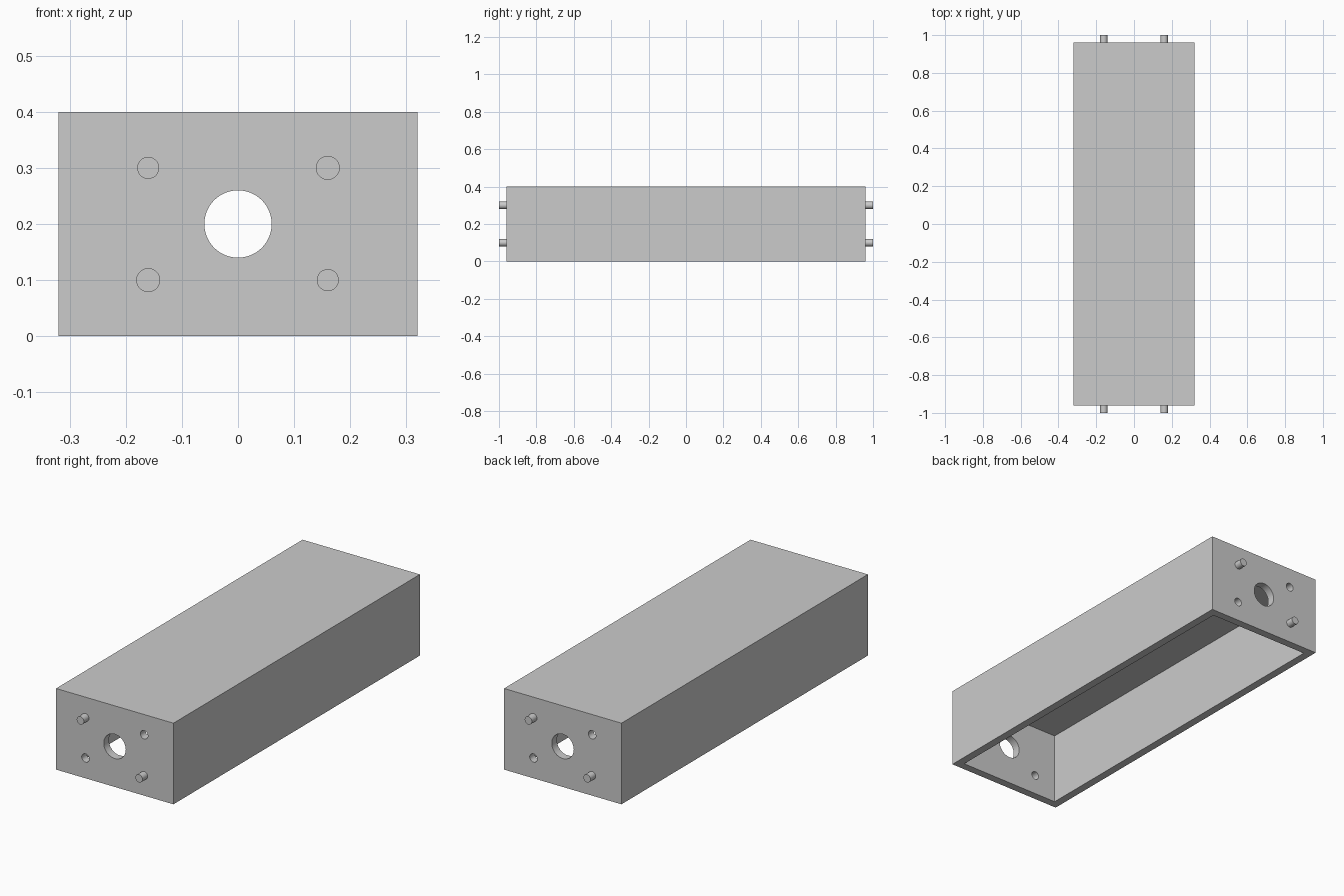
import bpy
from math import radians

default = bpy.data.objects.get("Cube")
if default:
    bpy.data.objects.remove(default, do_unlink=True)

WIDTH, LENGTH, HEIGHT, WALL = 0.64, 1.92, 0.4, 0.04
PEG_X, LOW, HIGH = 0.16, 0.1, 0.3
END = LENGTH / 2

grey = bpy.data.materials.new("plain grey")
grey.use_nodes = True
colour = (0.6, 0.6, 0.6, 1)
grey.diffuse_color = colour
grey.node_tree.nodes["Principled BSDF"].inputs["Base Color"].default_value = colour


def box(name, size, centre):
    bpy.ops.mesh.primitive_cube_add(size=1, location=centre)
    obj = bpy.context.object
    obj.name = name
    obj.scale = size
    bpy.ops.object.transform_apply(location=False, rotation=False, scale=True)
    obj.data.materials.append(grey)
    return obj


def rod(name, radius, x, z, y0, y1):
    """Cylinder running along y."""
    bpy.ops.mesh.primitive_cylinder_add(
        vertices=64, radius=radius, depth=abs(y1 - y0),
        location=(x, (y0 + y1) / 2, z), rotation=(radians(90), 0, 0))
    obj = bpy.context.object
    obj.name = name
    obj.data.materials.append(grey)
    return obj


def smooth(obj):
    bpy.ops.object.select_all(action="DESELECT")
    obj.select_set(True)
    bpy.context.view_layer.objects.active = obj
    bpy.ops.object.shade_smooth_by_angle(angle=radians(30))


def cut(target, cutter):
    cutter.hide_render = True
    mod = target.modifiers.new("cut", "BOOLEAN")
    mod.operation, mod.solver, mod.object = "DIFFERENCE", "EXACT", cutter
    bpy.context.view_layer.objects.active = target
    bpy.ops.object.modifier_apply(modifier=mod.name)
    bpy.data.objects.remove(cutter, do_unlink=True)


# Hollow housing, open underneath
housing = box("housing", (WIDTH, LENGTH, HEIGHT), (0, 0, HEIGHT / 2))
cut(housing, box("cavity_cutter", (WIDTH - 2 * WALL, LENGTH - 2 * WALL, HEIGHT),
                 (0, 0, HEIGHT / 2 - WALL)))

# Central opening through both end walls
cut(housing, rod("opening_cutter", 0.06, 0, HEIGHT / 2, -1.1, 1.1))

# Each end has two pegs on one diagonal and two sockets on the other
for side, label in ((-1, "front"), (1, "back")):
    inner, outer = side * (END - 2 * WALL), side * (END + WALL)
    for sign, z, level in ((1, HIGH, "upper"), (-1, LOW, "lower")):
        x = sign * side * PEG_X
        cut(housing, rod("socket_cutter", 0.0205, -x, z, inner, outer))
        smooth(rod(f"{label}_{level}_peg", 0.0195, x, z, side * (END - WALL / 2), outer))

smooth(housing)
